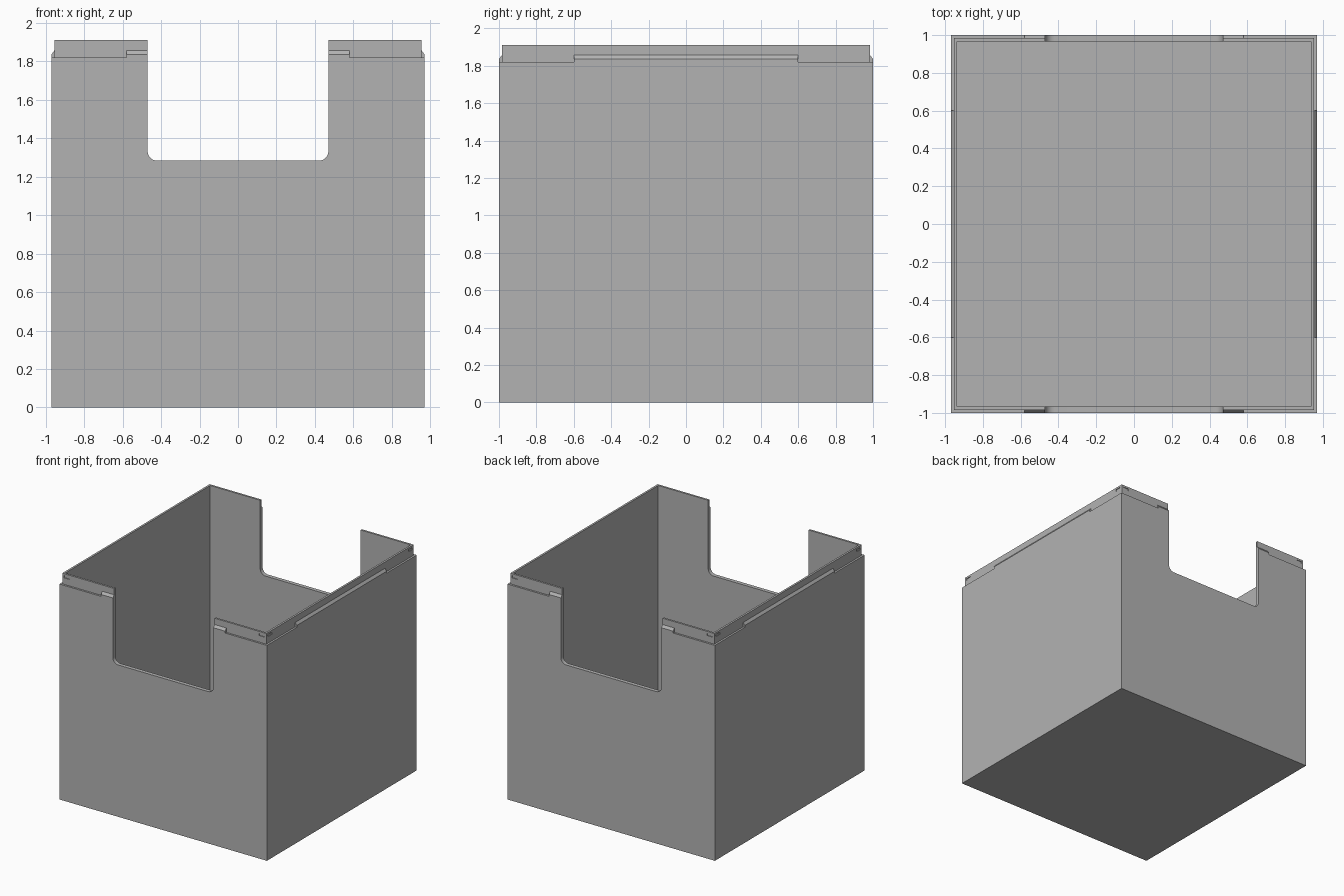
import bpy, bmesh, math
from mathutils import Matrix, Vector

default = bpy.data.objects.get("Cube")
if default:
    bpy.data.objects.remove(default, do_unlink=True)

HX, HY = 0.97, 1.0            # outer half sizes
LIP, WALL = 0.016, 0.033      # lip setback and wall thickness
SHOULDER, TOP, FLOOR = 1.82, 1.91, 0.03

grey = bpy.data.materials.new("plain grey")
grey.use_nodes = True
grey.diffuse_color = (0.45, 0.45, 0.45, 1)
grey.node_tree.nodes["Principled BSDF"].inputs["Base Color"].default_value = grey.diffuse_color


def prism(name, outline, length, matrix=Matrix()):
    """Extrude a closed (x, y) outline along local z, centred, then place it."""
    bm = bmesh.new()
    face = bm.faces.new([bm.verts.new((x, y, -length / 2)) for x, y in outline])
    made = bmesh.ops.extrude_face_region(bm, geom=[face])["geom"]
    moved = [v for v in made if isinstance(v, bmesh.types.BMVert)]
    bmesh.ops.translate(bm, verts=moved, vec=(0, 0, length))
    bmesh.ops.transform(bm, matrix=matrix, verts=bm.verts)
    bmesh.ops.recalc_face_normals(bm, faces=bm.faces)
    mesh = bpy.data.meshes.new(name)
    bm.to_mesh(mesh)
    bm.free()
    mesh.materials.append(grey)
    obj = bpy.data.objects.new(name, mesh)
    bpy.context.collection.objects.link(obj)
    return obj


def box(name, hx, hy, z0, z1, x=0, y=0):
    outline = [(-hx, -hy), (hx, -hy), (hx, hy), (-hx, hy)]
    return prism(name, outline, z1 - z0, Matrix.Translation((x, y, (z0 + z1) / 2)))


def combine(target, tool, operation):
    """Apply a boolean and discard the tool."""
    mod = target.modifiers.new(operation, "BOOLEAN")
    mod.operation, mod.solver, mod.object = operation, "EXACT", tool
    bpy.context.view_layer.objects.active = target
    bpy.ops.object.modifier_apply(modifier=mod.name)
    bpy.data.objects.remove(tool, do_unlink=True)


# Bin body with the set-back lip on top
bin_body = box("storage_bin", HX, HY, 0, SHOULDER)
combine(bin_body, box("lip", HX - LIP, HY - LIP, 1, TOP), "UNION")

# Raised ledges with sloped tops, one in the middle of each side
for turn, reach, half in ((0, HX, 0.6), (1, HY, 0.58), (2, HX, 0.6), (3, HY, 0.58)):
    outline = [(reach - 0.025, 1.7), (reach, 1.7), (reach, 1.836),
               (reach - LIP, 1.857), (reach - 0.025, 1.857)]
    place = Matrix.Rotation(turn * math.pi / 2, 4, "Z") @ Matrix.Rotation(math.pi / 2, 4, "X")
    combine(bin_body, prism("ledge", outline, 2 * half, place), "UNION")

# Hollow interior
combine(bin_body, box("cavity", HX - WALL, HY - WALL, FLOOR, 2.2), "DIFFERENCE")

# Access opening through front and back, with rounded lower corners
half, low, r = 0.47, 1.283, 0.05
outline = [(half, 2.2), (-half, 2.2)]
for side, start in ((-1, math.pi), (1, 1.5 * math.pi)):
    for i in range(9):
        a = start + i * math.pi / 16
        outline.append((side * (half - r) + r * math.cos(a), low + r + r * math.sin(a)))
combine(bin_body, prism("opening", outline, 3, Matrix.Rotation(math.pi / 2, 4, "X")), "DIFFERENCE")

# Small catch recesses near every corner of the lip
for sx in (-1, 1):
    for sy in (-1, 1):
        combine(bin_body, box("catch", 0.026, 0.006, 1.875, 1.893,
                              sx * 0.912, sy * (HY - LIP)), "DIFFERENCE")
        combine(bin_body, box("catch", 0.006, 0.026, 1.875, 1.893,
                              sx * (HX - LIP), sy * 0.937), "DIFFERENCE")

# Crisp edges, smooth opening corners
bpy.ops.object.select_all(action="DESELECT")
bin_body.select_set(True)
bpy.context.view_layer.objects.active = bin_body
bpy.ops.object.shade_smooth_by_angle(angle=math.radians(20))
